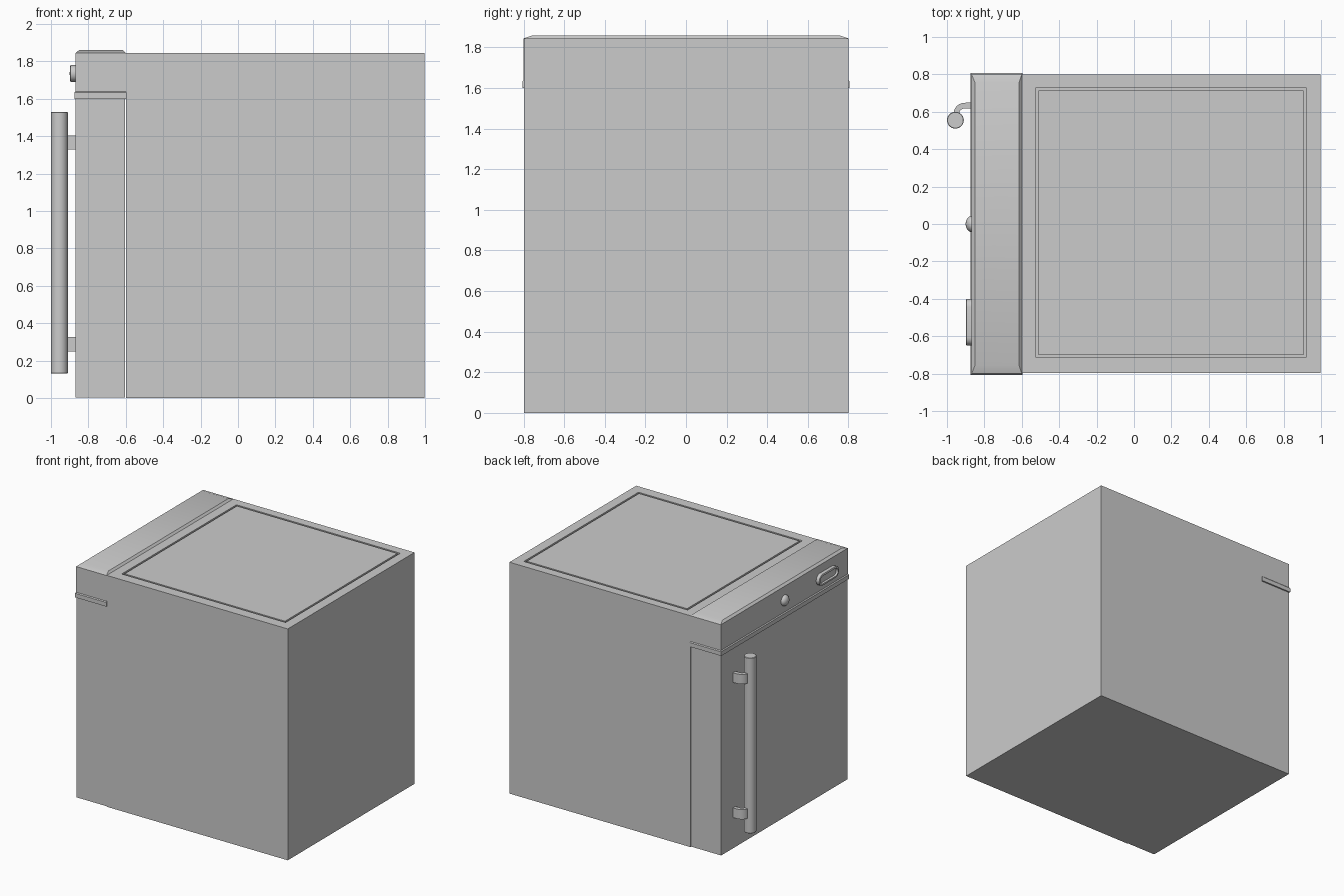
import bpy, bmesh, math
from mathutils import Matrix

if "Cube" in bpy.data.objects:
    bpy.data.objects.remove(bpy.data.objects["Cube"])


def make(name, bm, smooth=None):
    bmesh.ops.recalc_face_normals(bm, faces=bm.faces[:])
    me = bpy.data.meshes.new(name)
    bm.to_mesh(me)
    bm.free()
    ob = bpy.data.objects.new(name, me)
    bpy.context.collection.objects.link(ob)
    if smooth:
        bpy.ops.object.select_all(action='DESELECT')
        bpy.context.view_layer.objects.active = ob
        ob.select_set(True)
        bpy.ops.object.shade_smooth_by_angle(angle=math.radians(smooth))
    return ob


def loft(name, rings, smooth=None):
    """Skin closed rings of 3D points and cap both ends."""
    bm = bmesh.new()
    vs = [[bm.verts.new(p) for p in r] for r in rings]
    n = len(vs[0])
    for a, b in zip(vs, vs[1:]):
        for i in range(n):
            j = (i + 1) % n
            bm.faces.new((a[i], a[j], b[j], b[i]))
    bm.faces.new(vs[0])
    bm.faces.new(vs[-1])
    return make(name, bm, smooth)


def rect(x0, x1, y0, y1, z):
    return [(x0, y0, z), (x1, y0, z), (x1, y1, z), (x0, y1, z)]


def stadium(x, yc, zc, half, r, n=10):
    pts = []
    for s, start in ((1, -90), (-1, 90)):
        for i in range(n + 1):
            a = math.radians(start + 180 * i / n)
            pts.append((x, yc + s * half + r * math.cos(a), zc + r * math.sin(a)))
    return pts


# Cabinet with a square groove cut in its top
TOP, DEEP = 1.845, 1.825
outer = (-0.525, 0.92, -0.715, 0.73)
inner = (-0.51, 0.905, -0.70, 0.715)
body = (-0.6, 0.997, -0.797, 0.8)
loft("cabinet", [rect(*body, 0), rect(*body, TOP), rect(*outer, TOP),
                 rect(*outer, DEEP), rect(*inner, DEEP), rect(*inner, TOP)])

# Door
door = (-0.868, -0.603, -0.797, 0.797)
loft("door", [rect(*door, 0.004), rect(*door, 1.598)])

# Control panel with a lip at the bottom and a shallow chamfered top
lip = (-0.875, -0.597, -0.806, 0.806)
wall = (-0.868, -0.6, -0.8, 0.8)
loft("control_panel", [rect(*lip, 1.60), rect(*lip, 1.633), rect(*wall, 1.64),
                       rect(*wall, 1.845), rect(-0.85, -0.615, -0.755, 0.755, 1.86)], 30)

# Oblong display with a raised rim
yc, zc = -0.525, 1.735
loft("display", [stadium(-0.86, yc, zc, 0.08, 0.045),
                 stadium(-0.895, yc, zc, 0.08, 0.045),
                 stadium(-0.897, yc, zc, 0.08, 0.041),
                 stadium(-0.897, yc, zc, 0.08, 0.031),
                 stadium(-0.882, yc, zc, 0.08, 0.028)], 30)

# Domed button
bm = bmesh.new()
bmesh.ops.create_uvsphere(bm, u_segments=32, v_segments=16, radius=0.043,
                          matrix=Matrix.Translation((-0.868, 0, 1.735)) @ Matrix.Diagonal((0.75, 1, 1, 1)))
make("button", bm, 40)

# Vertical bar handle
def circle(r, z):
    return [(-0.955 + r * math.cos(2 * math.pi * i / 32),
             0.555 + r * math.sin(2 * math.pi * i / 32), z) for i in range(32)]

loft("handle_bar", [circle(0.042, 0.13), circle(0.045, 0.133),
                    circle(0.045, 1.527), circle(0.042, 1.53)], 40)

# Curved handle brackets: a bent strip seen from above
arc = [math.radians(90 + 75 * i / 8) for i in range(9)]
def bend(r):
    return [(-0.905 + r * math.cos(a), 0.588 + r * math.sin(a)) for a in arc]

profile = [(-0.86, 0.651)] + bend(0.06) + [(-0.965, 0.575), (-0.93, 0.575)] + bend(0.03)[::-1] + [(-0.86, 0.617)]
for name, z0 in (("lower_bracket", 0.25), ("upper_bracket", 1.328)):
    loft(name, [[(x, y, z) for x, y in profile] for z in (z0, z0 + 0.077)], 30)
